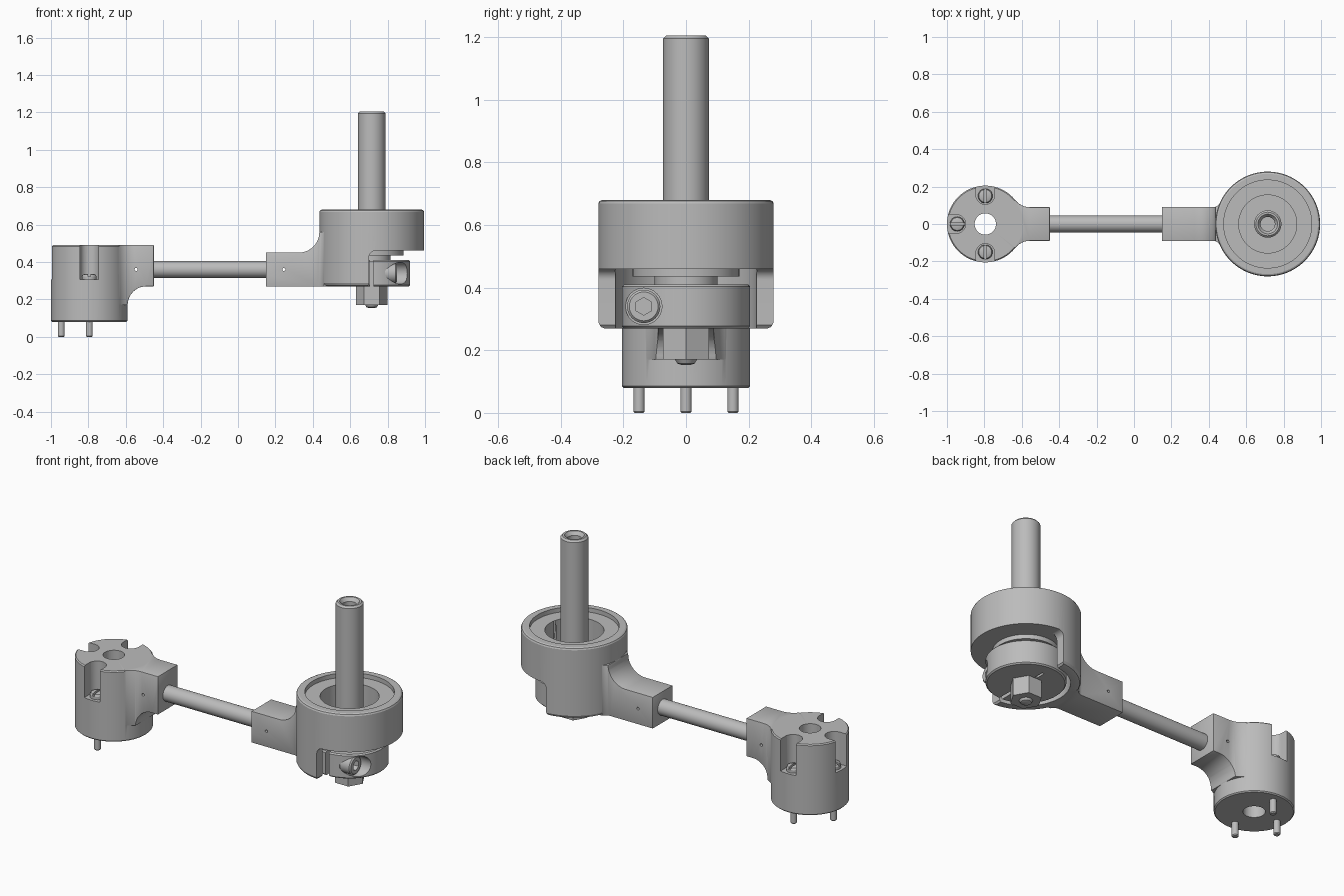
import bpy, bmesh
from math import pi, sin, cos, sqrt, radians, hypot
from mathutils import Matrix, Vector

cube = bpy.data.objects.get("Cube")
if cube:
    bpy.data.objects.remove(cube)

GREY = bpy.data.materials.new("satin grey metal")
GREY.use_nodes = True
GREY.diffuse_color = (0.5, 0.5, 0.5, 1)
GREY.node_tree.nodes["Principled BSDF"].inputs["Base Color"].default_value = (0.5, 0.5, 0.5, 1)

HEAD = -0.795   # x of the pin head axis
HUB = 0.715     # x of the hub axis


def finish(name, bm):
    bmesh.ops.recalc_face_normals(bm, faces=bm.faces)
    mesh = bpy.data.meshes.new(name)
    bm.to_mesh(mesh)
    bm.free()
    mesh.materials.append(GREY)
    ob = bpy.data.objects.new(name, mesh)
    bpy.context.collection.objects.link(ob)
    return ob


def lathe(name, profile, centre, segs=64, along_x=False, turn=0.0):
    """Solid of revolution from (radius, height) points, closed on its axis."""
    bm = bmesh.new()
    pts = [(0, profile[0][1])] + profile + [(0, profile[-1][1])]
    vs = [bm.verts.new((r, 0, h)) for r, h in pts]
    edges = [bm.edges.new(p) for p in zip(vs, vs[1:])]
    bmesh.ops.spin(bm, geom=vs + edges, cent=(0, 0, 0), axis=(0, 0, 1),
                   angle=2 * pi, steps=segs)
    bmesh.ops.remove_doubles(bm, verts=bm.verts, dist=1e-5)
    rot = Matrix.Rotation(pi / 2, 4, 'Y') if along_x else Matrix.Rotation(turn, 4, 'Z')
    bmesh.ops.transform(bm, verts=bm.verts, matrix=Matrix.Translation(centre) @ rot)
    return finish(name, bm)


def drum(name, r, z0, z1, centre, c=0.0, **kw):
    """Cylinder with an optional chamfer c on both rims."""
    prof = [(r - c, z0), (r, z0 + c), (r, z1 - c), (r - c, z1)] if c else [(r, z0), (r, z1)]
    return lathe(name, prof, centre, **kw)


def prism(name, outline, lo, hi, plane):
    """Extrude an outline: 'xz' along y, or 'xy' along z."""
    bm = bmesh.new()
    place = (lambda a, b, t: (a, t, b)) if plane == 'xz' else (lambda a, b, t: (a, b, t))
    face = bm.faces.new([bm.verts.new(place(a, b, lo)) for a, b in outline])
    new = bmesh.ops.extrude_face_region(bm, geom=[face])["geom"]
    shift = Vector(place(0, 0, hi - lo))
    bmesh.ops.translate(bm, verts=[g for g in new if isinstance(g, bmesh.types.BMVert)], vec=shift)
    return finish(name, bm)


def box(name, x, y, z):
    return prism(name, [(x[0], y[0]), (x[1], y[0]), (x[1], y[1]), (x[0], y[1])], *z, 'xy')


def apply(ob, mod):
    bpy.context.view_layer.objects.active = ob
    bpy.ops.object.modifier_apply(modifier=mod.name)


def combine(ob, other, op):
    mod = ob.modifiers.new("combine", 'BOOLEAN')
    mod.operation, mod.solver, mod.object = op, 'EXACT', other
    apply(ob, mod)
    bpy.data.objects.remove(other)


def cut(ob, *tools):
    for t in tools:
        combine(ob, t, 'DIFFERENCE')


def arc(cx, cy, r, a0, a1, n=12):
    return [(cx + r * cos(radians(a0 + (a1 - a0) * i / n)),
             cy + r * sin(radians(a0 + (a1 - a0) * i / n))) for i in range(n + 1)]


def neck_plan(axis_x, radius, end_x, half, fillet):
    """Plan of a square neck flaring tangentially into a round body."""
    s = 1 if end_x > axis_x else -1
    dy = half + fillet
    dx = sqrt((radius + fillet) ** 2 - dy ** 2)
    side = [(end_x, half)]
    for i in range(11):
        t = i / 10
        # directions from fillet centre: straight down, round to the body axis
        ux, uy = -dx * t, -dy * t - (1 - t) * dy
        k = fillet / hypot(ux, uy)
        side.append((axis_x + s * (dx + ux * k), dy + uy * k))
    side.append((axis_x, side[-1][1] * 0.8))
    return side + [(x, -y) for x, y in reversed(side)]


def neck(name, plan, outline):
    ob = prism(name, outline, -0.25, 0.25, 'xz')
    combine(ob, prism("neck_plan", plan, 0, 1, 'xy'), 'INTERSECT')
    mod = ob.modifiers.new("edges", 'BEVEL')
    mod.width, mod.segments, mod.angle_limit = 0.008, 2, radians(40)
    apply(ob, mod)
    return ob


def cross_hole(x):
    ob = drum("hole", 0.008, -0.3, 0.3, (0, 0, 0), segs=16)
    ob.data.transform(Matrix.Translation((x, 0, 0.36)) @ Matrix.Rotation(pi / 2, 4, 'X'))
    return ob


# Pin head with its neck, bore and three screw pockets
pin_head = drum("pin_head", 0.205, 0.08, 0.49, (HEAD, 0, 0), c=0.006, segs=96)
side = [(HEAD, 0.49), (-0.45, 0.49), (-0.45, 0.27)] + arc(-0.49, 0.17, 0.1, 90, 180) + [(HEAD, 0.17)]
combine(pin_head, neck("neck", neck_plan(HEAD, 0.205, -0.45, 0.09, 0.1), side), 'UNION')
cut(pin_head, drum("bore", 0.057, 0, 0.6, (HEAD, 0, 0)), cross_hole(-0.545))
for name, deg in (("back", 90), ("end", 180), ("front", 270)):
    turn = Matrix.Translation((HEAD, 0, 0)) @ Matrix.Rotation(radians(deg), 4, 'Z')
    slot = arc(0.155, 0, 0.05, 90, 270) + [(0.3, -0.05), (0.3, 0.05)]
    pocket = prism("pocket", slot, 0.305, 0.6, 'xy')
    pocket.data.transform(turn)
    cut(pin_head, pocket)
    # Slotted screw whose shank sticks out below
    screw = lathe(name + "_pin_screw", [(0.014, 0), (0.018, 0.005), (0.018, 0.3), (0.039, 0.3),
                  (0.039, 0.322), (0.034, 0.332), (0.02, 0.337)], (0.15, 0, 0), segs=32)
    cut(screw, box("driver_slot", (0.1, 0.2), (-0.006, 0.006), (0.322, 0.4)))
    screw.data.transform(turn)

# Connecting rod
drum("connecting_rod", 0.045, -0.47, 0.17, (0, 0, 0.36), along_x=True, segs=48)

# Hub housing: round body, neck, open-sided skirt
hub = lathe("hub_housing", [(0.262, 0.27), (0.272, 0.274), (0.28, 0.288), (0.28, 0.668), (0.276, 0.676),
            (0.268, 0.68)], (HUB, 0, 0), segs=96)
side = [(HUB, 0.27), (0.15, 0.27), (0.15, 0.45)] + arc(0.325, 0.56, 0.11, 270, 360) + [(HUB, 0.56)]
combine(hub, neck("neck", neck_plan(HUB, 0.28, 0.15, 0.09, 0.04), side), 'UNION')
opening = [(1.2, 0.1), (0.69, 0.1), (0.69, 0.268), (0.7, 0.28)] + arc(0.735, 0.425, 0.035, 180, 90) + [(1.2, 0.46)]
cut(hub,
    drum("recess", 0.235, 0.655, 0.8, (HUB, 0, 0), segs=96),
    drum("well", 0.155, 0.5, 0.7, (HUB, 0, 0)),
    drum("under_bore", 0.226, 0.1, 0.46, (HUB, 0, 0), segs=96),
    prism("opening", opening, -0.5, 0.5, 'xz'),
    cross_hole(0.245))

# Hollow-ended shaft and the stepped spacer under the hub
shaft = drum("shaft", 0.073, 0.3, 1.205, (HUB, 0, 0), c=0.01, segs=48)
cut(shaft, lathe("shaft_hole", [(0.038, 1.08), (0.038, 1.185), (0.06, 1.215)], (HUB, 0, 0), segs=48))
lathe("stepped_spacer", [(0.1, 0.4), (0.1, 0.435), (0.17, 0.435), (0.17, 0.47)], (HUB, 0, 0))

# Split clamp collar with its counterbored pinch screw
collar = drum("clamp_collar", 0.205, 0.27, 0.41, (HUB, 0, 0), c=0.007, segs=96)
cut(collar,
    box("split", (HUB - 0.01, HUB + 0.01), (-0.3, -0.078), (0.2, 0.5)),
    box("relief", (HUB - 0.007, HUB + 0.007), (0.078, 0.135), (0.2, 0.5)),
    drum("counterbore", 0.058, 0.785, 1, (0, -0.135, 0.34), along_x=True))
pinch = drum("pinch_screw", 0.053, 0.75, 0.85, (0, -0.135, 0.34), c=0.007, along_x=True, segs=48)
cut(pinch, drum("hex_socket", 0.028, 0.81, 0.9, (0, -0.135, 0.34), along_x=True, segs=6))

# Hex nut and rounded shaft tip
drum("hex_nut", 0.084, 0.17, 0.28, (HUB, 0, 0), segs=6)
lathe("shaft_tip", [(0.015, 0.153), (0.028, 0.158), (0.036, 0.172)], (HUB, 0, 0), segs=32)

# Smooth round walls, keep real edges crisp
for ob in bpy.context.scene.objects:
    if ob.type == 'MESH':
        ob.data.shade_smooth()
        ob.data.set_sharp_from_angle(angle=radians(25))
